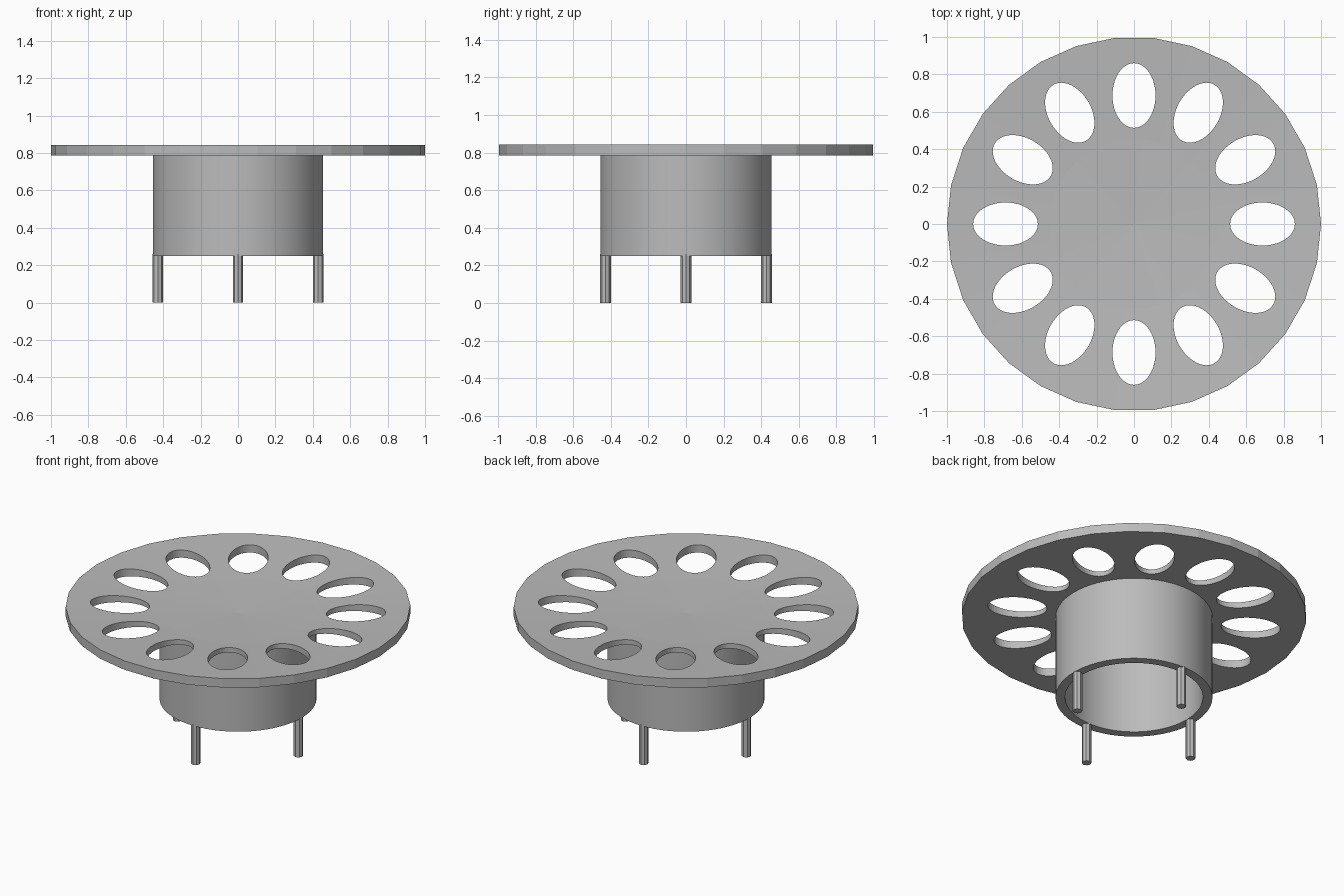
import bpy, bmesh
from math import cos, sin, pi, radians

cube = bpy.data.objects.get("Cube")
if cube:
    bpy.data.objects.remove(cube, do_unlink=True)

grey = bpy.data.materials.new("plain grey")
grey.use_nodes = True
grey.diffuse_color = (0.5, 0.5, 0.5, 1)
grey.node_tree.nodes["Principled BSDF"].inputs["Base Color"].default_value = (0.5, 0.5, 0.5, 1)


def make_object(name, bm):
    bmesh.ops.recalc_face_normals(bm, faces=bm.faces)
    mesh = bpy.data.meshes.new(name)
    bm.to_mesh(mesh)
    bm.free()
    mesh.materials.append(grey)
    obj = bpy.data.objects.new(name, mesh)
    bpy.context.collection.objects.link(obj)
    return obj


def lathe(name, profile, sides, closed=False):
    """Spin an (r, z) profile around z; ends on the axis are welded."""
    bm = bmesh.new()
    verts = [bm.verts.new((r, 0, z)) for r, z in profile]
    pairs = list(zip(verts, verts[1:]))
    if closed:
        pairs.append((verts[-1], verts[0]))
    edges = [bm.edges.new(p) for p in pairs]
    bmesh.ops.spin(bm, geom=verts + edges, cent=(0, 0, 0), axis=(0, 0, 1),
                   angle=2 * pi, steps=sides)
    bmesh.ops.remove_doubles(bm, verts=bm.verts, dist=0.0001)
    return make_object(name, bm)


def prism(bm, points, z0, z1):
    """Upright prism over a list of (x, y) points."""
    low = [bm.verts.new((x, y, z0)) for x, y in points]
    high = [bm.verts.new((x, y, z1)) for x, y in points]
    bm.faces.new(low[::-1])
    bm.faces.new(high)
    for i in range(len(points)):
        j = (i + 1) % len(points)
        bm.faces.new((low[i], low[j], high[j], high[i]))


def ellipse(distance, turn, radial, across, sides):
    """Ellipse set at a distance from the axis, long side pointing outward."""
    pts = []
    for i in range(sides):
        a = 2 * pi * i / sides
        u, v = distance + radial * cos(a), across * sin(a)
        pts.append((u * cos(turn) - v * sin(turn), u * sin(turn) + v * cos(turn)))
    return pts


# Round plate: flat underneath, slightly dished on top
plate = lathe("plate", [(0, 0.785), (1, 0.785), (1, 0.842), (0.455, 0.812), (0, 0.797)], 30)

# Twelve oval holes through the plate
bm = bmesh.new()
for k in range(12):
    prism(bm, ellipse(0.687, radians(30 * k), 0.173, 0.115, 48), 0.7, 0.95)
cutter = make_object("hole_cutter", bm)
cutter.hide_render = True
cutter.hide_viewport = True
cut = plate.modifiers.new("oval holes", 'BOOLEAN')
cut.operation = 'DIFFERENCE'
cut.solver = 'EXACT'
cut.object = cutter

# Hollow drum under the plate
drum = lathe("drum", [(0.4, 0.25), (0.455, 0.25), (0.455, 0.79), (0.4, 0.79)], 64, closed=True)
bpy.ops.object.select_all(action='DESELECT')
drum.select_set(True)
bpy.context.view_layer.objects.active = drum
bpy.ops.object.shade_smooth_by_angle(angle=radians(30))

# Four thin legs under the drum wall
for name, turn in (("left_leg", 0), ("back_leg", 90), ("right_leg", 180), ("front_leg", 270)):
    bm = bmesh.new()
    prism(bm, ellipse(0.428, radians(turn), 0.028, 0.028, 8), 0, 0.26)
    make_object(name, bm)
